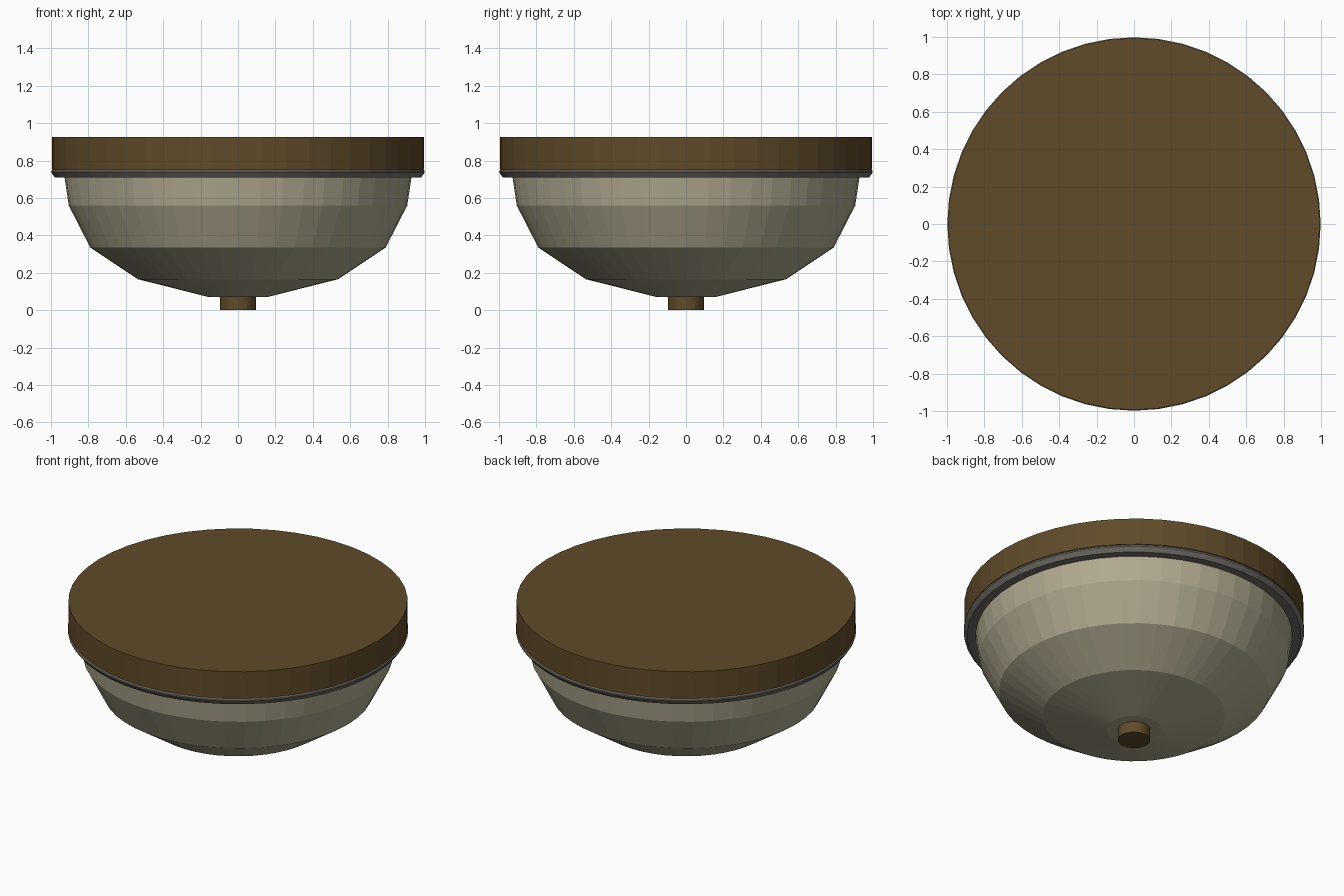
import bpy
import math

if "Cube" in bpy.data.objects:
    bpy.data.objects.remove(bpy.data.objects["Cube"])


def material(name, rgb):
    m = bpy.data.materials.new(name)
    m.diffuse_color = (*rgb, 1)
    m.use_nodes = True
    m.node_tree.nodes["Principled BSDF"].inputs["Base Color"].default_value = m.diffuse_color
    return m


def lathe(name, profile, mat, n=48):
    """Spin (radius, z) points, listed bottom to top, around z and cap both ends."""
    verts = [(r * math.cos(2 * math.pi * i / n), r * math.sin(2 * math.pi * i / n), z)
             for r, z in profile for i in range(n)]
    faces = []
    for k in range(len(profile) - 1):
        for i in range(n):
            j = (i + 1) % n
            faces.append((k * n + i, k * n + j, (k + 1) * n + j, (k + 1) * n + i))
    top = (len(profile) - 1) * n
    faces.append(tuple(reversed(range(n))))
    faces.append(tuple(range(top, top + n)))
    mesh = bpy.data.meshes.new(name)
    mesh.from_pydata(verts, [], faces)
    mesh.materials.append(mat)
    ob = bpy.data.objects.new(name, mesh)
    bpy.context.collection.objects.link(ob)
    return ob


bronze = material("dark bronze", (0.115, 0.070, 0.022))
glass = material("frosted beige glass", (0.440, 0.400, 0.280))
metal = material("grey trim", (0.165, 0.158, 0.138))

# ceiling plate
lathe("ceiling_plate", [(0.994, 0.752), (0.994, 0.925)], bronze)
# trim ring under the plate
lathe("trim_ring", [(0.978, 0.708), (0.998, 0.735), (0.998, 0.744), (0.985, 0.756)], metal)
# faceted glass bowl
lathe("glass_bowl", [(0.16, 0.071), (0.535, 0.165), (0.79, 0.335),
                     (0.905, 0.56), (0.928, 0.712)], glass)
# finial knob at the bottom
lathe("finial", [(0.095, 0.0), (0.095, 0.085)], bronze, 24)
